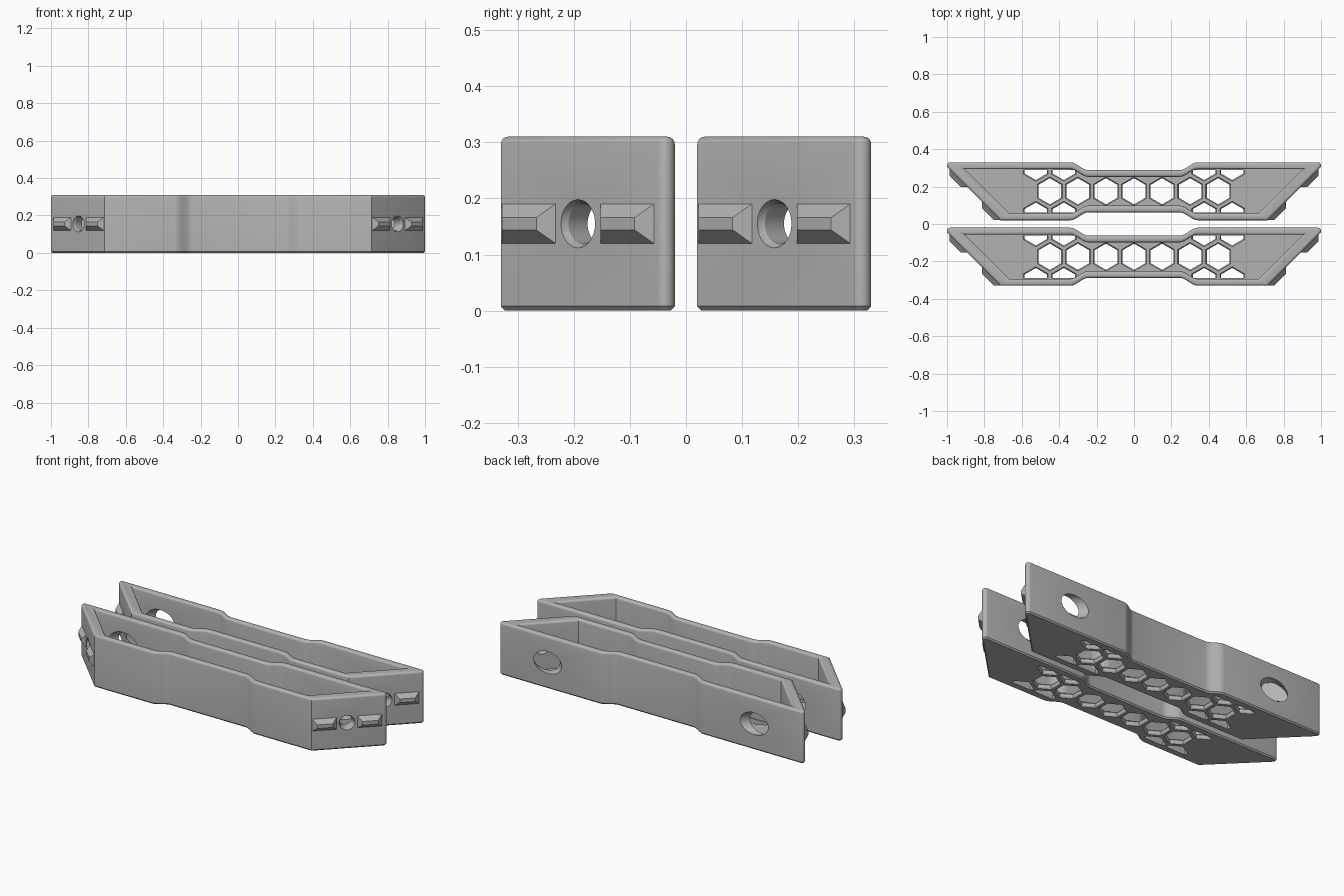
import bpy, bmesh, math
from mathutils import Vector

if "Cube" in bpy.data.objects:
    bpy.data.objects.remove(bpy.data.objects["Cube"])

grey = bpy.data.materials.new("light_grey")
grey.diffuse_color = (0.45, 0.45, 0.45, 1)
grey.use_nodes = True
grey.node_tree.nodes["Principled BSDF"].inputs["Base Color"].default_value = grey.diffuse_color
H, FLOOR, PITCH = 0.31, 0.03, 0.15


def loft(name, rings):
    """Closed solid skinned through rings of equal point count."""
    bm = bmesh.new()
    loops = [[bm.verts.new(p) for p in r] for r in rings]
    n = len(loops[0])
    for a, b in zip(loops, loops[1:]):
        for i in range(n):
            j = (i + 1) % n
            bm.faces.new((a[i], a[j], b[j], b[i]))
    bm.faces.new(loops[0][::-1])
    bm.faces.new(loops[-1])
    bmesh.ops.recalc_face_normals(bm, faces=bm.faces)
    me = bpy.data.meshes.new(name)
    bm.to_mesh(me)
    bm.free()
    me.materials.append(grey)
    ob = bpy.data.objects.new(name, me)
    bpy.context.collection.objects.link(ob)
    return ob


def activate(ob):
    bpy.ops.object.select_all(action='DESELECT')
    ob.select_set(True)
    bpy.context.view_layer.objects.active = ob


def cut(ob, cutter):
    activate(ob)
    m = ob.modifiers.new("cut", 'BOOLEAN')
    m.operation, m.solver, m.object = 'DIFFERENCE', 'EXACT', cutter
    bpy.ops.object.modifier_apply(modifier=m.name)
    bpy.data.objects.remove(cutter)


def outline(slant, yb, yr, corner):
    """Waisted trapezoid, clockwise; end edges lie on x = slant + y."""
    waist = []
    for i in range(9):
        t = i / 8
        waist.append((0.245 + 0.095 * t, yr + (yb - yr) * t * t * (3 - 2 * t)))
    half = list(waist)
    if corner:
        cx, cy = slant + yb - 2.414 * corner, yb - corner
        for i in range(7):
            a = math.radians(90 - 135 * i / 6)
            half.append((cx + corner * math.cos(a), cy + corner * math.sin(a)))
    else:
        half.append((slant + yb, yb))
    half.append((slant - yb, -yb))
    half += [(x, -y) for x, y in reversed(waist)]
    return half + [(-x, y) for x, y in reversed(half)]


def inset(pts, d):
    """Mitred inward offset of a clockwise outline."""
    out = []
    for i, p in enumerate(pts):
        p = Vector(p)
        e1 = (p - Vector(pts[i - 1])).normalized()
        e2 = (Vector(pts[(i + 1) % len(pts)]) - p).normalized()
        n1, n2 = Vector((e1.y, -e1.x)), Vector((e2.y, -e2.x))
        out.append(p + (n1 + n2) * (d / (1 + n1.dot(n2))))
    return out


def at(pts, z):
    return [(p[0], p[1], z) for p in pts]


# Outer body with chamfered foot and rounded rim
outer = outline(0.87, 0.155, 0.113, 0.0177)
R = 0.013
rings = [at(inset(outer, 0.007), 0), at(outer, 0.008)]
for i in range(5):
    a = math.radians(90 * i / 4)
    rings.append(at(inset(outer, R * (1 - math.cos(a))), H - R + R * math.sin(a)))
tray = loft("tray_back", rings)

# Hollow interior, flared at the rim
inner = outline(0.785, 0.118, 0.077, 0)
rings = [at(inner, FLOOR), at(inner, H - R)]
for i in range(1, 5):
    a = math.radians(90 * i / 4)
    rings.append(at(inset(inner, -R * (1 - math.cos(a))), H - R + R * math.sin(a)))
rings.append(at(inset(inner, -R), H + 0.05))
cut(tray, loft("hollow", rings))

# Honeycomb openings in the floor, chamfered above and below
hexagon = [(math.sin(math.radians(60 * i)), math.cos(math.radians(60 * i))) for i in range(6)]
cells = [(PITCH * i, 0, hexagon) for i in range(-3, 4)]
k = math.sqrt(3) / 2
for sx in (-1, 1):
    for sy in (-1, 1):
        for x in (0.375, 0.525):
            # outer-row cells are cut off by the long walls
            part = [(k, 0.36), (k, -0.5), (0, -1), (-k, -0.5), (-k, 0.36)]
            cells.append((sx * x, sy * 0.13, [(u, v * sy) for u, v in part][::sy]))
for cx, cy, shape in cells:
    rings = []
    for z, r in ((-0.01, 0.083), (0.008, 0.07), (FLOOR - 0.008, 0.07), (FLOOR + 0.005, 0.081)):
        rings.append([(cx + u * r, cy + max(-0.113 - cy, min(0.113 - cy, v * r)), z) for u, v in shape])
    cut(tray, loft("cell", rings))

# Screw hole through each slanted end, wider tool access through the back wall
Q = math.sqrt(0.5)
UP = Vector((0, 0, 1))
ends = []
for s in (-1, 1):
    centre = Vector((s * 0.8525, -0.0175, 0.155))
    normal, along = Vector((s * Q, -Q, 0)), Vector((s * Q, Q, 0))
    ends.append((centre, normal, along))
    rings = []
    for d, r in ((0.03, 0.043), (0, 0.043), (-0.012, 0.036), (-0.07, 0.036), (-0.075, 0.065), (-0.34, 0.065)):
        rings.append([centre + normal * d + along * (r * math.cos(a)) + UP * (r * math.sin(a))
                      for a in (math.tau * i / 40 for i in range(40))])
    cut(tray, loft("screw_hole", rings))

# Tapered locating tabs either side of each screw hole
parts = [tray]
for centre, normal, along in ends:
    for side in (-1, 1):
        mid = centre + along * (side * 0.124)
        rings = []
        for d, l, h in ((-0.01, 0.067, 0.035), (0, 0.067, 0.035), (0.024, 0.043, 0.011)):
            rings.append([mid + normal * d + along * (u * l) + UP * (v * h)
                          for u, v in ((-1, -1), (1, -1), (1, 1), (-1, 1))])
        parts.append(loft("locating_tab", rings))

activate(tray)
bpy.ops.object.shade_smooth_by_angle(angle=math.radians(30))

# Second identical tray in front
for ob in parts:
    twin = ob.copy()
    twin.name = ob.name.replace("back", "front")
    bpy.context.collection.objects.link(twin)
    ob.location.y, twin.location.y = 0.175, -0.175
